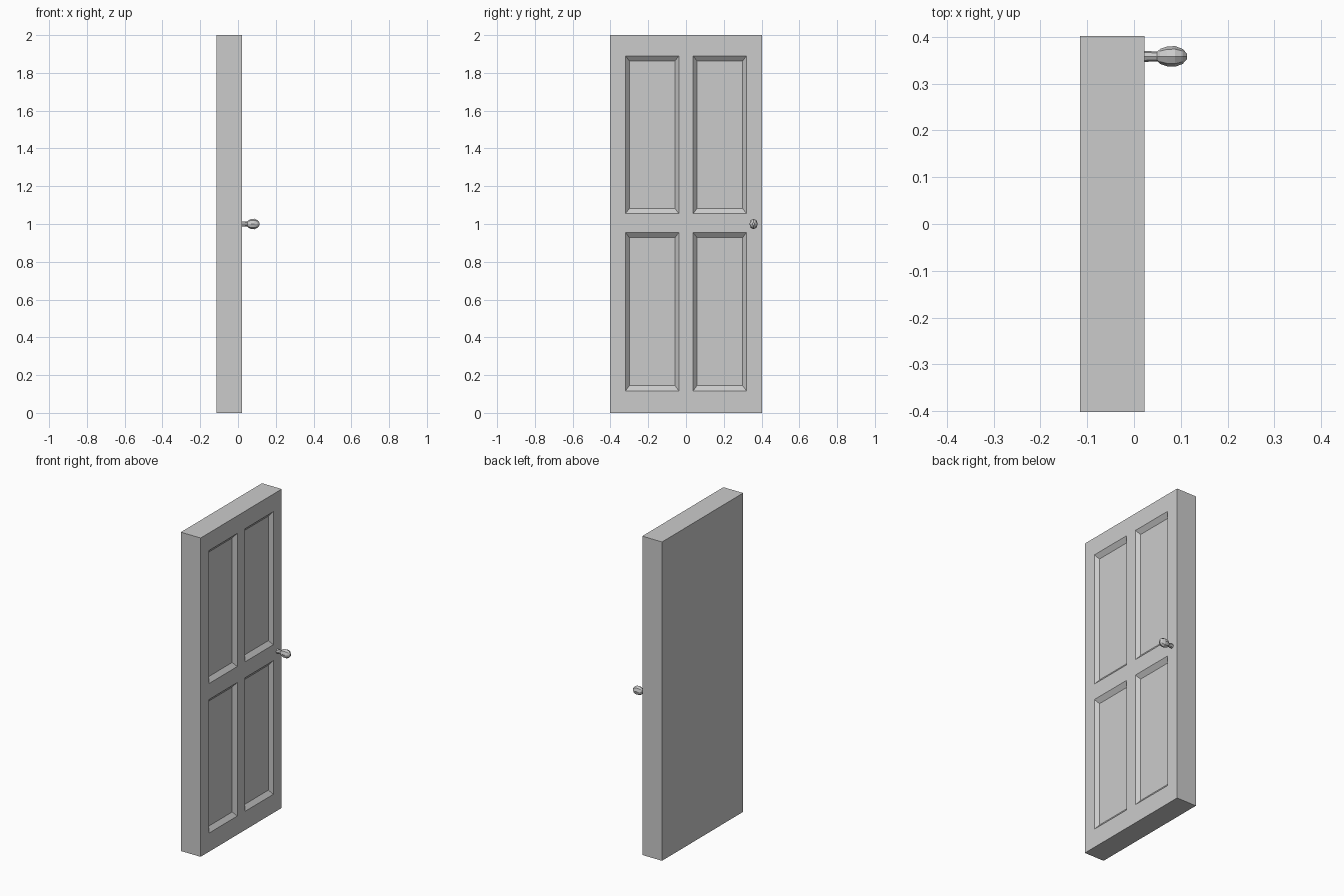
import bpy, bmesh, math

if "Cube" in bpy.data.objects:
    bpy.data.objects.remove(bpy.data.objects["Cube"])

X0, X1 = -0.115, 0.022      # back and front face of the slab
DEPTH = 0.022               # panel recess


def make_object(name, bm):
    bmesh.ops.remove_doubles(bm, verts=bm.verts, dist=1e-5)
    bmesh.ops.recalc_face_normals(bm, faces=bm.faces)
    mesh = bpy.data.meshes.new(name)
    bm.to_mesh(mesh)
    bm.free()
    obj = bpy.data.objects.new(name, mesh)
    bpy.context.collection.objects.link(obj)
    return obj


def rect(x, y0, y1, z0, z1):
    return [(x, y0, z0), (x, y1, z0), (x, y1, z1), (x, y0, z1)]


def bridge(bm, a, b):
    for i in range(len(a)):
        j = (i + 1) % len(a)
        bm.faces.new([bm.verts.new(p) for p in (a[i], a[j], b[j], b[i])])


def cap(bm, loop):
    bm.faces.new([bm.verts.new(p) for p in loop])


# door slab: grid of rails and stiles with four bevelled sunken panels
bm = bmesh.new()
ys = [-0.402, -0.32, -0.038, 0.038, 0.32, 0.402]
zs = [0, 0.117, 0.955, 1.055, 1.89, 2]
for i in range(5):
    for j in range(5):
        cell = (ys[i], ys[i + 1], zs[j], zs[j + 1])
        cap(bm, rect(X0, *cell))
        outer = rect(X1, *cell)
        if i % 2 and j % 2:
            inner = rect(X1 - DEPTH, cell[0] + 0.02, cell[1] - 0.02,
                         cell[2] + 0.027, cell[3] - 0.027)
            bridge(bm, outer, inner)
            cap(bm, inner)
        else:
            cap(bm, outer)
for i in range(5):
    for z in (0, 2):
        cap(bm, [(X0, ys[i], z), (X1, ys[i], z), (X1, ys[i + 1], z), (X0, ys[i + 1], z)])
    for y in (ys[0], ys[-1]):
        cap(bm, [(X0, y, zs[i]), (X1, y, zs[i]), (X1, y, zs[i + 1]), (X0, y, zs[i + 1])])
bmesh.ops.remove_doubles(bm, verts=bm.verts, dist=1e-5)
bmesh.ops.dissolve_limit(bm, angle_limit=0.01, verts=bm.verts, edges=bm.edges)
make_object("door_panel", bm)


# knob parts: eight-sided rings turned around the x axis
def turned(name, profile):
    bm = bmesh.new()
    rings = []
    for x, ry, rz in profile:
        rings.append([(x, 0.358 + ry * math.cos(k * math.pi / 4),
                       1.0 + rz * math.sin(k * math.pi / 4)) for k in range(8)])
    for a, b in zip(rings, rings[1:]):
        bridge(bm, a, b)
    cap(bm, rings[0])
    cap(bm, rings[-1])
    return make_object(name, bm)


turned("knob_stem", [(0.02, 0.012, 0.014), (0.056, 0.010, 0.012)])
turned("door_knob", [(0.047, 0.008, 0.010), (0.056, 0.016, 0.020), (0.07, 0.021, 0.027),
                     (0.088, 0.022, 0.028), (0.104, 0.016, 0.020), (0.113, 0.006, 0.008)])
